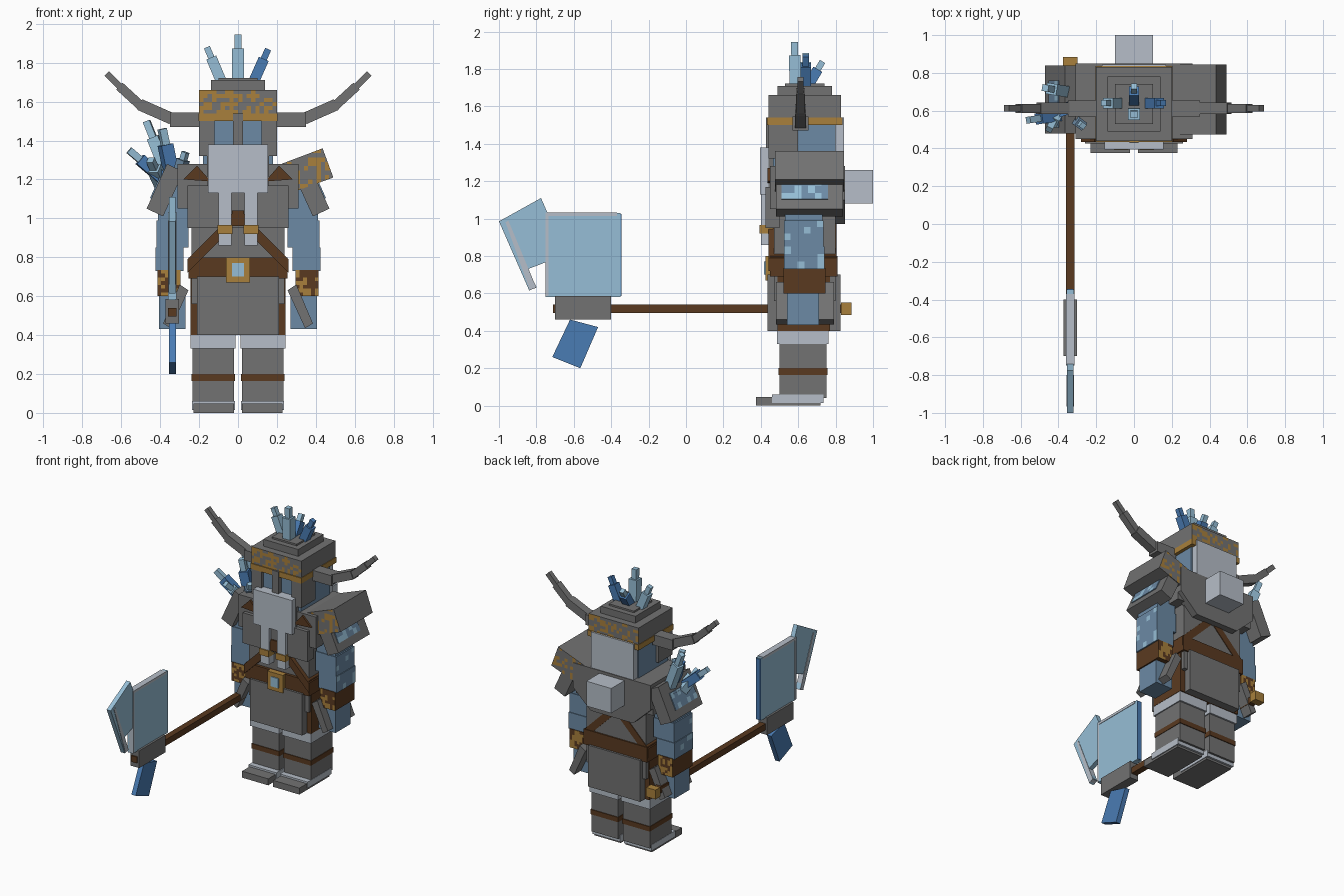
import bpy, bmesh, math, random
from mathutils import Vector

cube = bpy.data.objects.get("Cube")
if cube:
    bpy.data.objects.remove(cube, do_unlink=True)
random.seed(4)


def material(name, rgb):
    lin = [((c / 255 + 0.055) / 1.055) ** 2.4 for c in rgb]
    m = bpy.data.materials.new(name)
    m.use_nodes = True
    m.diffuse_color = (*lin, 1)
    m.node_tree.nodes["Principled BSDF"].inputs["Base Color"].default_value = (*lin, 1)
    return m


GREY = material("iron grey", (114, 114, 114))
PALE = material("frost white", (182, 190, 200))
SKY = material("ice blue", (150, 190, 214))
DEEP = material("deep blue", (74, 124, 180))
SLATE = material("slate blue", (108, 138, 165))
BROWN = material("leather brown", (90, 58, 32))
GOLD = material("old gold", (168, 128, 60))


def finish(name, bm, mat, alt=None, prob=0.4, cell=0.03, axis=1):
    """Make the object; alt colours random cells on faces along one axis."""
    bmesh.ops.recalc_face_normals(bm, faces=bm.faces)
    if alt:
        for k in range(3):
            if k == axis:
                continue
            vals = [v.co[k] for v in bm.verts]
            lo, hi = min(vals), max(vals)
            n = max(1, round((hi - lo) / cell))
            for i in range(1, n):
                co, no = Vector(), Vector()
                co[k], no[k] = lo + (hi - lo) * i / n, 1
                bmesh.ops.bisect_plane(bm, geom=bm.verts[:] + bm.edges[:] + bm.faces[:],
                                       plane_co=co, plane_no=no)
        bm.normal_update()
        for f in bm.faces:
            if abs(f.normal[axis]) > 0.9 and random.random() < prob:
                f.material_index = 1
    me = bpy.data.meshes.new(name)
    bm.to_mesh(me)
    bm.free()
    me.materials.append(mat)
    if alt:
        me.materials.append(alt)
    ob = bpy.data.objects.new(name, me)
    bpy.context.collection.objects.link(ob)
    return ob


def box(name, x, y, z, mat, **kw):
    bm = bmesh.new()
    bmesh.ops.create_cube(bm, size=1)
    for v in bm.verts:
        v.co = [(a + b) / 2 + c * (b - a) for c, (a, b) in zip(v.co, (x, y, z))]
    return finish(name, bm, mat, **kw)


def prism(name, pts, lo, hi, mat, along="y", s=1, **kw):
    """Extrude an xz outline along y, or a yz outline along x."""
    bm = bmesh.new()
    mk = (lambda p, d: (s * p[0], d, p[1])) if along == "y" else (lambda p, d: (d, p[0], p[1]))
    f = bm.faces.new([bm.verts.new(mk(p, lo)) for p in pts])
    ext = bmesh.ops.extrude_face_region(bm, geom=[f])["geom"]
    move = Vector((0, hi - lo, 0)) if along == "y" else Vector((hi - lo, 0, 0))
    bmesh.ops.translate(bm, vec=move, verts=[g for g in ext if isinstance(g, bmesh.types.BMVert)])
    return finish(name, bm, mat, **kw)


def rod(name, a, b, w, mat, d=None):
    a, b = Vector(a), Vector(b)
    q = (b - a).to_track_quat("Z", "Y")
    bm = bmesh.new()
    bmesh.ops.create_cube(bm, size=1)
    for v in bm.verts:
        c = Vector((v.co.x * w, v.co.y * (d or w), v.co.z * (b - a).length))
        v.co = q @ c + (a + b) / 2
    return finish(name, bm, mat)


def crystal(name, a, b, w, mat, tip):
    """Thick shard with a thinner end."""
    a, b = Vector(a), Vector(b)
    rod(name, a, a.lerp(b, 0.72), w, mat)
    rod(name + "_tip", a.lerp(b, 0.7), b, w * 0.6, tip)


# Torso, tunic, belt and flaps
box("torso", (-.24, .24), (.47, .80), (.56, 1.26), GREY)
box("tunic", (-.245, .245), (.49, .77), (.40, .70), BROWN)
box("belt", (-.255, .255), (.45, .81), (.69, .80), BROWN)
box("front_flap", (-.21, .21), (.435, .49), (.40, .70), GREY)
box("back_flap", (-.21, .21), (.77, .825), (.40, .70), GREY)
box("buckle", (-.062, .062), (.425, .46), (.67, .80), GOLD)
box("buckle_gem", (-.03, .03), (.418, .43), (.70, .77), SKY)

# Chest armour, front and back
box("chest_plate", (-.26, .26), (.425, .50), (.95, 1.17), GREY)
box("shoulder_yoke", (-.31, .31), (.45, .82), (1.05, 1.28), GREY)
prism("back_plate", [(-.31, 1.28), (-.31, 1.10), (-.17, .97), (.17, .97), (.31, 1.10), (.31, 1.28)],
      .79, .85, GREY)
box("collar", (-.16, .16), (.44, .80), (1.17, 1.33), GREY)
prism("chest_wedge", [(-.04, .96), (.04, .96), (.03, 1.04), (-.03, 1.04)], .415, .46, BROWN)

for s, side in ((1, "left"), (-1, "right")):
    def mx(a, b):
        return (min(s * a, s * b), max(s * a, s * b))

    # Legs and boots
    box(side + "_leg", mx(.02, .235), (.50, .75), (.04, .36), GREY)
    box(side + "_leg_fur", mx(.012, .243), (.487, .762), (.33, .40), PALE)
    box(side + "_leg_strap", mx(.016, .239), (.495, .756), (.165, .20), BROWN)
    box(side + "_foot", mx(.02, .23), (.375, .72), (0, .047), GREY)
    box(side + "_foot_frost", mx(.015, .237), (.46, .735), (.015, .06), PALE)
    # Cross straps, collar leather and hip plates
    prism(side + "_strap", [(.26, .72), (.26, .79), (.02, 1.03), (0, .98)], .44, .805, BROWN, s=s)
    prism(side + "_collar_leather", [(.14, 1.19), (.21, 1.27), (.28, 1.20)], .435, .47, BROWN, s=s)
    prism(side + "_hip_plate", [(.255, .63), (.30, .66), (.385, .46), (.345, .435)], .48, .79, GREY, s=s)
    # Arms
    arm = dict(alt=SKY, prob=.13, cell=.035, axis=0)
    box(side + "_upper_arm", mx(.26, .41), (.53, .73), (.92, 1.20), SLATE, **arm)
    box(side + "_elbow", mx(.255, .42), (.525, .735), (.85, .99), SLATE, **arm)
    box(side + "_forearm", mx(.28, .425), (.525, .74), (.73, .85), SLATE, **arm)
    box(side + "_cuff", mx(.295, .415), (.52, .745), (.60, .735), BROWN, alt=GOLD, prob=.5, cell=.02)
    box(side + "_hand", mx(.27, .405), (.54, .71), (.43, .61), SLATE)
    # Shoulder plates
    prism(side + "_shoulder_plate", [(.365, 1.28), (.28, 1.24), (.385, 1.01), (.47, 1.05)],
          .48, .84, GREY, s=s)
    prism(side + "_shoulder_inlay", [(.395, 1.21), (.403, 1.214), (.452, 1.104), (.444, 1.10)],
          .51, .76, SLATE, s=s, alt=SKY, prob=.2, cell=.035, axis=0)
    # Beard braids
    box(side + "_braid", mx(.033, .10), (.40, .46), (.86, 1.14), PALE)
    box(side + "_braid_ring", mx(.028, .105), (.392, .465), (.92, .965), GOLD)
    # Helmet cheeks and horns
    box(side + "_cheek", mx(.12, .20), (.44, .60), (1.32, 1.51), GREY)
    box(side + "_horn_base", mx(.19, .35), (.57, .655), (1.47, 1.545), GREY)
    rod(side + "_horn_middle", (s * .34, .612, 1.512), (s * .505, .612, 1.585), .06, GREY)
    rod(side + "_horn_upper", (s * .49, .612, 1.57), (s * .61, .612, 1.68), .048, GREY)
    rod(side + "_horn_tip", (s * .595, .612, 1.665), (s * .675, .612, 1.745), .034, GREY)

# Extra pad on the left shoulder
prism("left_pad", [(.21, 1.275), (.435, 1.36), (.49, 1.21), (.27, 1.13)], .475, .845, GREY,
      alt=GOLD, prob=.33, cell=.022)

# Head and helmet
box("head", (-.18, .18), (.465, .80), (1.20, 1.55), SLATE)
box("helmet_cap", (-.20, .20), (.44, .83), (1.535, 1.66), GREY, alt=GOLD, prob=.45, cell=.022)
box("helmet_band", (-.204, .204), (.434, .836), (1.50, 1.54), GOLD)
box("nose_guard", (-.025, .025), (.428, .48), (1.36, 1.54), GREY)
box("helmet_top", (-.14, .14), (.49, .78), (1.65, 1.71), GREY)
box("helmet_crown", (-.10, .10), (.53, .74), (1.70, 1.722), GREY)
box("beard", (-.155, .155), (.395, .47), (1.13, 1.38), PALE)
box("hair_back", (-.17, .17), (.785, .845), (1.20, 1.54), PALE)
box("hair_bun", (-.10, .10), (.83, 1.0), (1.08, 1.26), PALE)

# Ice shards on the helmet
crystal("crown_shard_front", (0, .585, 1.69), (0, .58, 1.945), .062, SKY, SKY)
crystal("crown_shard_right", (-.08, .64, 1.69), (-.16, .64, 1.88), .055, SKY, SKY)
crystal("crown_shard_left", (.075, .64, 1.69), (.155, .64, 1.87), .055, DEEP, DEEP)
crystal("crown_shard_back", (0, .64, 1.69), (0, .73, 1.84), .055, DEEP, SKY)

# Ice shards on the right shoulder
crystal("shoulder_shard_a", (-.33, .62, 1.17), (-.39, .60, 1.46), .065, DEEP, SKY)
crystal("shoulder_shard_b", (-.35, .70, 1.20), (-.47, .72, 1.50), .06, SKY, SKY)
crystal("shoulder_shard_c", (-.36, .58, 1.18), (-.56, .55, 1.35), .06, DEEP, SKY)
crystal("shoulder_shard_d", (-.38, .64, 1.15), (-.45, .50, 1.30), .06, SKY, SKY)
crystal("shoulder_shard_e", (-.31, .55, 1.20), (-.27, .52, 1.34), .05, SLATE, SKY)

# Axe
box("axe_haft", (-.36, -.315), (-.71, .85), (.495, .54), BROWN)
box("axe_pommel", (-.375, -.30), (.83, .885), (.485, .552), GOLD)
box("axe_socket", (-.372, -.303), (-.70, -.40), (.46, .585), GREY)
box("axe_blade", (-.357, -.318), (-.75, -.35), (.58, 1.03), SKY)
box("axe_blade_heel", (-.355, -.32), (-.355, -.344), (.585, 1.025), DEEP)
prism("axe_edge", [(-1, .985), (-.775, 1.11), (-.74, 1.03), (-.74, .77), (-.845, .73),
                   (-.80, .635), (-.838, .615)], -.354, -.321, SKY, along="x")
prism("axe_edge_rim", [(-.965, .98), (-.95, .99), (-.80, .63), (-.835, .618)],
      -.357, -.318, PALE, along="x")
box("axe_blade_rim_back", (-.36, -.315), (-.75, -.735), (.585, 1.03), PALE)
box("axe_blade_rim_top", (-.36, -.315), (-.75, -.37), (1.015, 1.033), PALE)
prism("axe_spike", [(-.62, .46), (-.47, .42), (-.565, .20), (-.715, .26)], -.355, -.32, DEEP, along="x")
